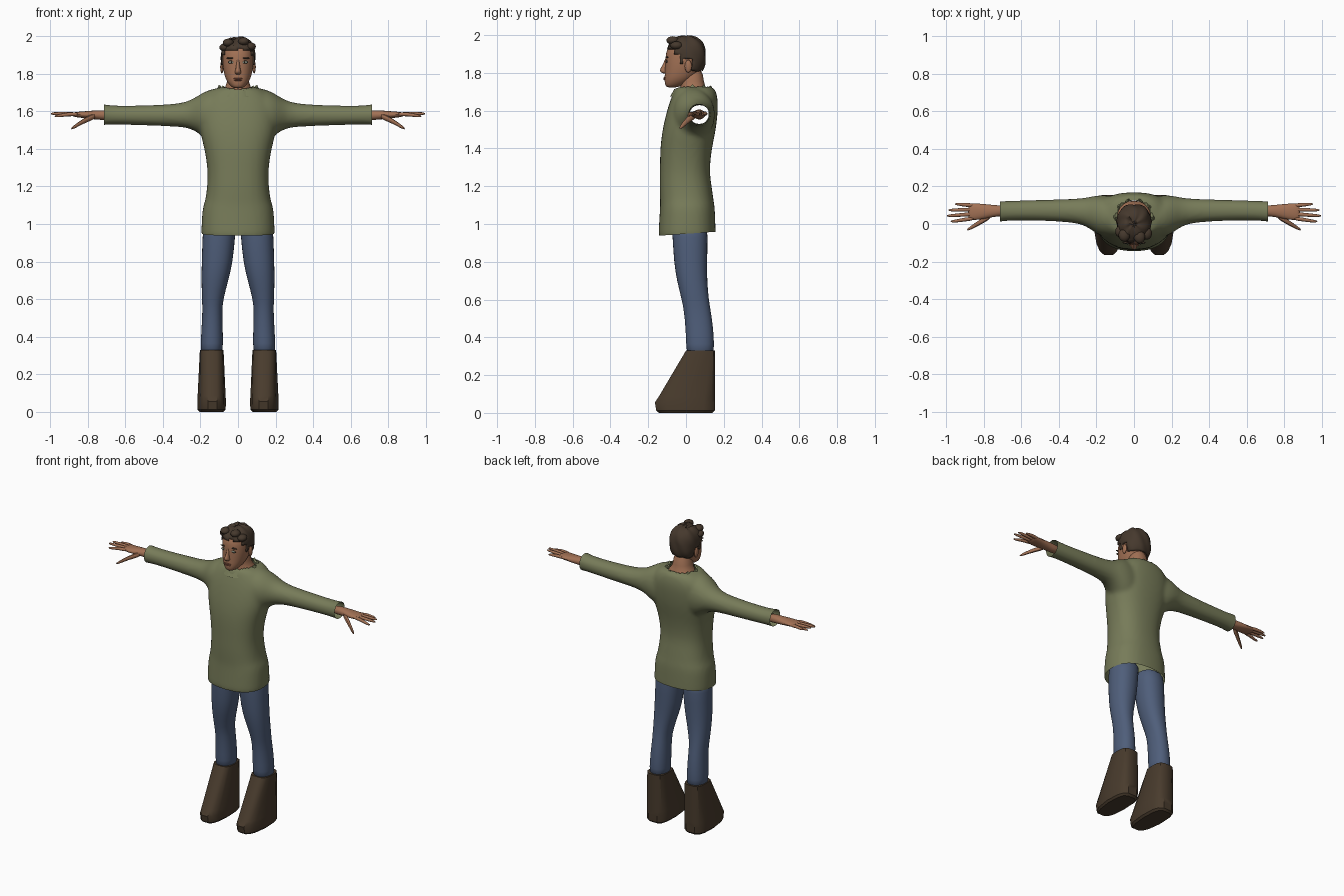
import bpy, bmesh, math, random
from mathutils import Vector

if "Cube" in bpy.data.objects:
    bpy.data.objects.remove(bpy.data.objects["Cube"])

random.seed(4)


def material(name, rgb):
    m = bpy.data.materials.new(name)
    m.diffuse_color = (*rgb, 1)
    m.use_nodes = True
    m.node_tree.nodes["Principled BSDF"].inputs["Base Color"].default_value = m.diffuse_color
    return m


WOOL = material("green wool", (0.185, 0.2, 0.1))
DENIM = material("blue denim", (0.078, 0.112, 0.195))
LEATHER = material("brown leather", (0.066, 0.044, 0.026))
HAIR = material("dark brown hair", (0.06, 0.04, 0.026))
SKIN = material("skin", (0.36, 0.165, 0.09))
LIP = material("lip", (0.24, 0.09, 0.055))
EYE = material("grey green eye", (0.25, 0.3, 0.24))


def add_rings(bm, rings, axis="z", n=16, power=2.2, side=1):
    """Closed loft; each ring is (position, a_min, a_max, b_min, b_max)."""
    loops = []
    for t, a0, a1, b0, b1 in rings:
        loop = []
        for i in range(n):
            ang = 2 * math.pi * i / n
            c, s = math.cos(ang), math.sin(ang)
            a = (a0 + a1) / 2 + (a1 - a0) / 2 * math.copysign(abs(c) ** (2 / power), c)
            b = (b0 + b1) / 2 + (b1 - b0) / 2 * math.copysign(abs(s) ** (2 / power), s)
            x, y, z = (a, b, t) if axis == "z" else (t, a, b)
            loop.append(bm.verts.new((x * side, y, z)))
        loops.append(loop)
    for p, q in zip(loops, loops[1:]):
        for i in range(n):
            j = (i + 1) % n
            bm.faces.new((p[i], p[j], q[j], q[i]))
    bm.faces.new(loops[0])
    bm.faces.new(loops[-1])


def finish(name, bm, mat, subsurf=0, mirror=False, angle=50, fix=True):
    if fix:
        bmesh.ops.recalc_face_normals(bm, faces=bm.faces)
    me = bpy.data.meshes.new(name)
    bm.to_mesh(me)
    bm.free()
    me.materials.append(mat)
    ob = bpy.data.objects.new(name, me)
    bpy.context.collection.objects.link(ob)
    bpy.ops.object.select_all(action="DESELECT")
    ob.select_set(True)
    bpy.context.view_layer.objects.active = ob
    bpy.ops.object.shade_smooth_by_angle(angle=math.radians(angle))
    if mirror:
        ob.modifiers.new("mirror", "MIRROR").use_mirror_merge = False
    if subsurf:
        m = ob.modifiers.new("round", "SUBSURF")
        m.levels = m.render_levels = subsurf
    return ob


def loft(name, rings, mat, axis="z", n=16, power=2.2, **kw):
    bm = bmesh.new()
    add_rings(bm, rings, axis, n, power)
    return finish(name, bm, mat, **kw)


def sym(rings):
    """Turn (z, half_width, y_front, y_back) into full rings."""
    return [(z, -w, w, f, b) for z, w, f, b in rings]


# Sweater: body and sleeves blended into one skin, then opened at hem, cuffs, neck
body = sym([(0.90, .197, -.148, .16), (0.95, .197, -.147, .158), (1.09, .192, -.138, .154),
            (1.115, .176, -.138, .148), (1.2, .165, -.141, .137), (1.28, .161, -.139, .124),
            (1.4, .178, -.138, .137), (1.5, .208, -.126, .16), (1.6, .212, -.102, .17),
            (1.66, .196, -.082, .17), (1.70, .16, -.066, .16), (1.735, .11, -.055, .145)])
sleeve = [(.08, -.08, .15, 1.42, 1.735), (.15, -.075, .155, 1.43, 1.72), (.2, -.055, .155, 1.475, 1.695),
          (.25, -.014, .142, 1.507, 1.66), (.32, .008, .134, 1.518, 1.64), (.5, .017, .13, 1.524, 1.632),
          (.68, .018, .124, 1.53, 1.63), (.72, .008, .122, 1.524, 1.642), (.76, .008, .122, 1.522, 1.643)]
bm = bmesh.new()
add_rings(bm, body, n=24, power=2.4)
for s in (1, -1):
    add_rings(bm, sleeve, "x", 16, 2.1, s)
source = finish("sweater_source", bm, WOOL, subsurf=2)
rem = source.modifiers.new("blend", "REMESH")
rem.mode, rem.voxel_size = "VOXEL", 0.013
smo = source.modifiers.new("soften", "SMOOTH")
smo.iterations, smo.factor = 4, 0.5
blended = bpy.data.meshes.new_from_object(source.evaluated_get(bpy.context.evaluated_depsgraph_get()))
bpy.data.objects.remove(source)
bm = bmesh.new()
bm.from_mesh(blended)
for co, no in (((0, 0, .948), (0, .07, -1)), ((.713, 0, 0), (1, 0, 0)), ((-.713, 0, 0), (-1, 0, 0))):
    bmesh.ops.bisect_plane(bm, geom=bm.verts[:] + bm.edges[:] + bm.faces[:],
                           plane_co=co, plane_no=no, clear_outer=True)
hole = []
for f in bm.faces:
    c = f.calc_center_median()
    if c.z > 1.64 and (c.x / .095) ** 2 + ((c.y - .04) / .09) ** 2 < 1:
        hole.append(f)
bmesh.ops.delete(bm, geom=hole, context="FACES")
finish("sweater", bm, WOOL, fix=False)

# Ragged collar around the neck opening
bm = bmesh.new()
rows = []
N = 30
for r, dz in ((1.2, -.022), (1.02, .006), (.9, .0)):
    row = []
    for i in range(N):
        a = 2 * math.pi * i / N
        jag = (.012 if i % 3 == 0 else -.008) if r < 1.1 else 0
        z = 1.712 + dz + jag + .01 * abs(math.cos(a)) - (.018 if math.sin(a) < -.3 else 0)
        row.append(bm.verts.new((.1 * r * math.cos(a), .035 + .1 * r * math.sin(a), z)))
    rows.append(row)
for p, q in zip(rows, rows[1:]):
    for i in range(N):
        j = (i + 1) % N
        bm.faces.new((p[i], p[j], q[j], q[i]))
finish("collar", bm, WOOL, fix=False)

# Trousers
loft("trouser_leg", [(1.02, .004, .185, -.08, .115), (.94, .014, .19, -.073, .116), (.8, .025, .195, -.066, .114),
                     (.7, .05, .196, -.05, .113), (.6, .078, .193, -.024, .122), (.54, .083, .19, -.012, .132),
                     (.45, .08, .195, -.004, .146), (.36, .079, .2, .0, .15), (.3, .08, .2, .002, .15)],
     DENIM, mirror=True, subsurf=1)

# Boots: wedge rising straight from toe to shaft
bm = bmesh.new()
add_rings(bm, [(0, .078, .205, -.145, .143), (.012, .066, .216, -.16, .155), (.055, .064, .217, -.167, .157),
               (.085, .066, .215, -.147, .157), (.33, .077, .203, -.001, .156)], n=14, power=3.4)
for v in bm.verts:  # taper the toe toward the inside
    if v.co.y < -.03 and v.co.z < .2:
        v.co.x += (.12 - v.co.x) * min(.25, (-.03 - v.co.y) * 1.8)
finish("boot", bm, LEATHER, mirror=True, angle=35)

# Hands
loft("palm", [(.66, .042, .1, 1.55, 1.605), (.73, .04, .1, 1.553, 1.608), (.78, .03, .106, 1.558, 1.604),
              (.83, .02, .111, 1.564, 1.6), (.865, .02, .111, 1.569, 1.597), (.885, .024, .106, 1.573, 1.592)],
     SKIN, axis="x", n=12, mirror=True, subsurf=1)


def finger(name, path):
    rings = [(x, y - r, y + r, z - r, z + r) for x, y, z, r in path]
    loft(name, rings, SKIN, axis="x", n=8, power=2, mirror=True, subsurf=1)


for k, (y0, x1, y1, z1) in enumerate([(.031, .978, .014, 1.575), (.054, .998, .044, 1.588),
                                      (.077, .99, .074, 1.59), (.099, .955, .106, 1.582)]):
    finger(f"finger_{k + 1}", [(.845, y0, 1.583, .012), (.9, y0 * .6 + y1 * .4, 1.586, .0115),
                               (x1 - .02, y1, z1, .009), (x1, y1, z1 - .001, .004)])
finger("thumb", [(.755, .05, 1.578, .018), (.8, .022, 1.56, .018), (.84, -.003, 1.538, .0135),
                 (.872, -.022, 1.517, .011), (.89, -.032, 1.506, .004)])

# Neck and head
loft("neck", sym([(1.63, .12, -.045, .13), (1.69, .105, -.035, .125), (1.715, .078, -.03, .11),
                  (1.745, .058, -.03, .095), (1.84, .056, -.04, .088)]), SKIN, subsurf=1)
head = loft("head", sym([(1.722, .022, -.1, -.05), (1.735, .042, -.112, -.01), (1.765, .064, -.115, .04),
                         (1.80, .075, -.113, .07), (1.84, .082, -.112, .088), (1.88, .084, -.11, .095),
                         (1.92, .083, -.105, .095), (1.955, .064, -.08, .075), (1.98, .03, -.04, .04)]),
            SKIN, n=20, subsurf=2)
loft("nose", [(1.795, -.013, .013, -.118, -.09), (1.804, -.019, .019, -.136, -.09), (1.815, -.016, .016, -.142, -.09),
              (1.84, -.01, .01, -.126, -.09), (1.87, -.008, .008, -.112, -.09), (1.885, -.006, .006, -.105, -.09)],
     SKIN, n=10, subsurf=1)


def blob(name, loc, size, mat, mirror=False, tilt=0):
    bm = bmesh.new()
    bmesh.ops.create_uvsphere(bm, u_segments=14, v_segments=8, radius=1)
    for v in bm.verts:
        x, z = v.co.x * size[0], v.co.z * size[2]
        v.co = Vector((x, v.co.y * size[1], z + tilt * x)) + Vector(loc)
    return finish(name, bm, mat, mirror=mirror)


def face_y(x, z):
    hit, co, _, _ = head.ray_cast(Vector((x, -1, z)), Vector((0, 1, 0)))
    return co.y if hit else -.1


bpy.context.view_layer.update()
blob("ear", (.086, .012, 1.835), (.009, .019, .033), SKIN, True, .2)
for name, x, z, size, mat, mir in [("eye_socket", .035, 1.862, (.02, .003, .0085), HAIR, True),
                                   ("eye", .035, 1.861, (.017, .005, .0062), EYE, True),
                                   ("pupil", .035, 1.861, (.005, .0068, .005), HAIR, True),
                                   ("eyebrow", .037, 1.883, (.025, .006, .0045), HAIR, True),
                                   ("upper_lip", 0, 1.774, (.026, .007, .004), LIP, False),
                                   ("lower_lip", 0, 1.766, (.022, .007, .0045), LIP, False)]:
    blob(name, (x, face_y(x, z), z), size, mat, mir)

# Hair: rounded cap trimmed along a hairline, with wavy locks
bm = bmesh.new()
bmesh.ops.create_uvsphere(bm, u_segments=40, v_segments=28, radius=1)
for v in bm.verts:
    d = v.co.copy()
    k = sum(abs(c) ** 2.5 for c in d) ** (-1 / 2.5)
    wave = 1 + .022 * math.sin(7 * math.atan2(d.y, d.x) + 5 * d.z) + random.uniform(-.006, .006)
    v.co = Vector((d.x * .091, d.y * .103, d.z * .111)) * k * wave + Vector((0, .001, 1.886))
    if v.co.z > 1.96:  # parting
        v.co.z -= .014 * math.exp(-((v.co.x + .02) / .012) ** 2) * (v.co.y < .03)


def hairline(y):
    return 1.93 if y < -.06 else 1.905 if y < -.03 else 1.85 if y < -.008 else 1.875 if y < .035 else 1.808


low = [f for f in bm.faces if f.calc_center_median().z < hairline(f.calc_center_median().y)]
bmesh.ops.delete(bm, geom=low, context="FACES")
hair = finish("hair", bm, HAIR, fix=False)
thick = hair.modifiers.new("thickness", "SOLIDIFY")
thick.thickness, thick.offset = .012, -1
for k, (x, y, z) in enumerate([(.03, -.07, 1.972), (-.052, -.06, 1.965), (.066, -.05, 1.945), (-.07, -.04, 1.94)]):
    blob(f"hair_lock_{k + 1}", (x, y, z), (.03, .034, .022), HAIR)
